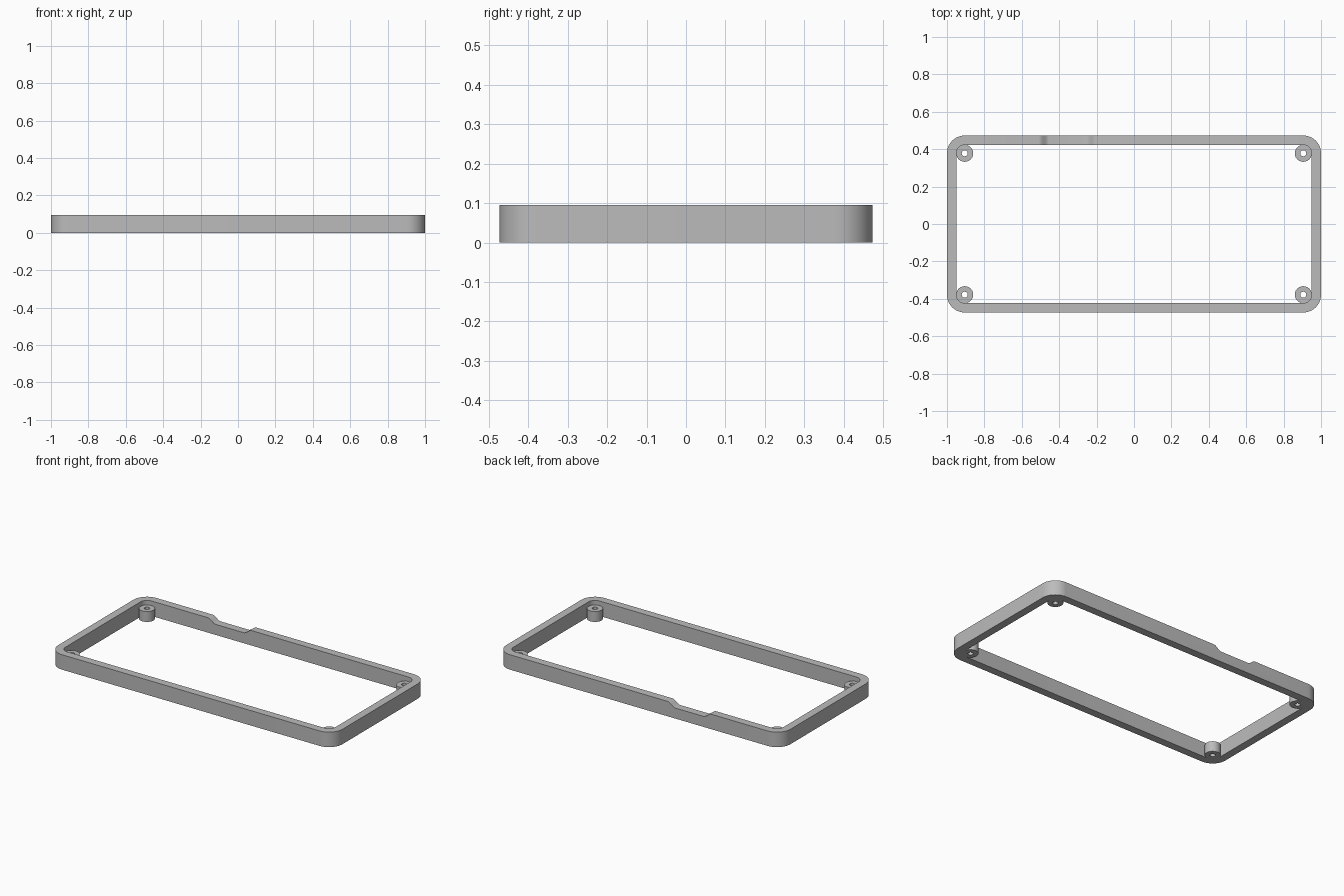
import bpy
import bmesh
from math import sin, cos, pi, radians

cube = bpy.data.objects.get("Cube")
if cube:
    bpy.data.objects.remove(cube)

HALF_X, HALF_Y, HEIGHT = 1.0, 0.473, 0.095
WALL, CORNER = 0.05, 0.095
BOSS_R, HOLE_R, BOSS_TOP = 0.0455, 0.016, 0.066
POST_X, POST_Y = HALF_X - CORNER, HALF_Y - CORNER

grey = bpy.data.materials.new("grey_plastic")
grey.use_nodes = True
grey.diffuse_color = (0.5, 0.5, 0.5, 1)
grey.node_tree.nodes["Principled BSDF"].inputs["Base Color"].default_value = (0.5, 0.5, 0.5, 1)


def rounded_rect(radius, steps=12):
    """Outline around the four corner centres, counter-clockwise."""
    points = []
    for i, (sx, sy) in enumerate([(1, 1), (-1, 1), (-1, -1), (1, -1)]):
        for k in range(steps + 1):
            a = (i + k / steps) * pi / 2
            points.append((sx * POST_X + radius * cos(a), sy * POST_Y + radius * sin(a)))
    return points


def circle(cx, cy, radius, steps=40):
    return [(cx + radius * cos(2 * pi * k / steps), cy + radius * sin(2 * pi * k / steps))
            for k in range(steps)]


def finish(name, bm):
    bmesh.ops.recalc_face_normals(bm, faces=bm.faces)
    mesh = bpy.data.meshes.new(name)
    bm.to_mesh(mesh)
    bm.free()
    mesh.materials.append(grey)
    obj = bpy.data.objects.new(name, mesh)
    bpy.context.collection.objects.link(obj)
    return obj


def ring(name, outer, inner, top):
    """Hollow wall between two matching outlines, standing on the ground."""
    bm = bmesh.new()
    loops = [[bm.verts.new((x, y, z)) for x, y in outline]
             for outline, z in ((outer, 0), (outer, top), (inner, top), (inner, 0))]
    n = len(outer)
    for j in range(4):
        a, b = loops[j], loops[(j + 1) % 4]
        for k in range(n):
            m = (k + 1) % n
            bm.faces.new((a[k], a[m], b[m], b[k]))
    return finish(name, bm)


def shade(obj):
    bpy.ops.object.select_all(action="DESELECT")
    obj.select_set(True)
    bpy.context.view_layer.objects.active = obj
    bpy.ops.object.shade_smooth_by_angle(angle=radians(30))


# Rectangular frame with rounded corners
frame = ring("frame", rounded_rect(CORNER), rounded_rect(CORNER - WALL), HEIGHT)

# Shallow notch with S-curved ends in the top of the back wall
NOTCH_X, NOTCH_DEPTH, INNER, OUTER = -0.355, 0.028, 0.1, 0.153
half = []
for k in range(11):
    t = k / 10
    half.append((INNER + (OUTER - INNER) * t,
                 HEIGHT - NOTCH_DEPTH * (1 - t * t * (3 - 2 * t))))
half.append((OUTER, HEIGHT + 0.05))
profile = [(NOTCH_X + x, z) for x, z in half] + [(NOTCH_X - x, z) for x, z in reversed(half)]
bm = bmesh.new()
face = bm.faces.new([bm.verts.new((x, 0.3, z)) for x, z in profile])
move = bmesh.ops.extrude_face_region(bm, geom=[face])
bmesh.ops.translate(bm, vec=(0, 0.3, 0),
                    verts=[v for v in move["geom"] if isinstance(v, bmesh.types.BMVert)])
cutter = finish("notch_cutter", bm)

cut = frame.modifiers.new("notch", "BOOLEAN")
cut.operation, cut.solver, cut.object = "DIFFERENCE", "EXACT", cutter
bpy.context.view_layer.objects.active = frame
bpy.ops.object.modifier_apply(modifier=cut.name)
bpy.data.objects.remove(cutter)
shade(frame)

# Screw bosses in the corners
for sx, side in ((-1, "right"), (1, "left")):
    for sy, end in ((-1, "front"), (1, "back")):
        x, y = sx * POST_X, sy * POST_Y
        shade(ring(f"screw_boss_{end}_{side}", circle(x, y, BOSS_R), circle(x, y, HOLE_R), BOSS_TOP))
